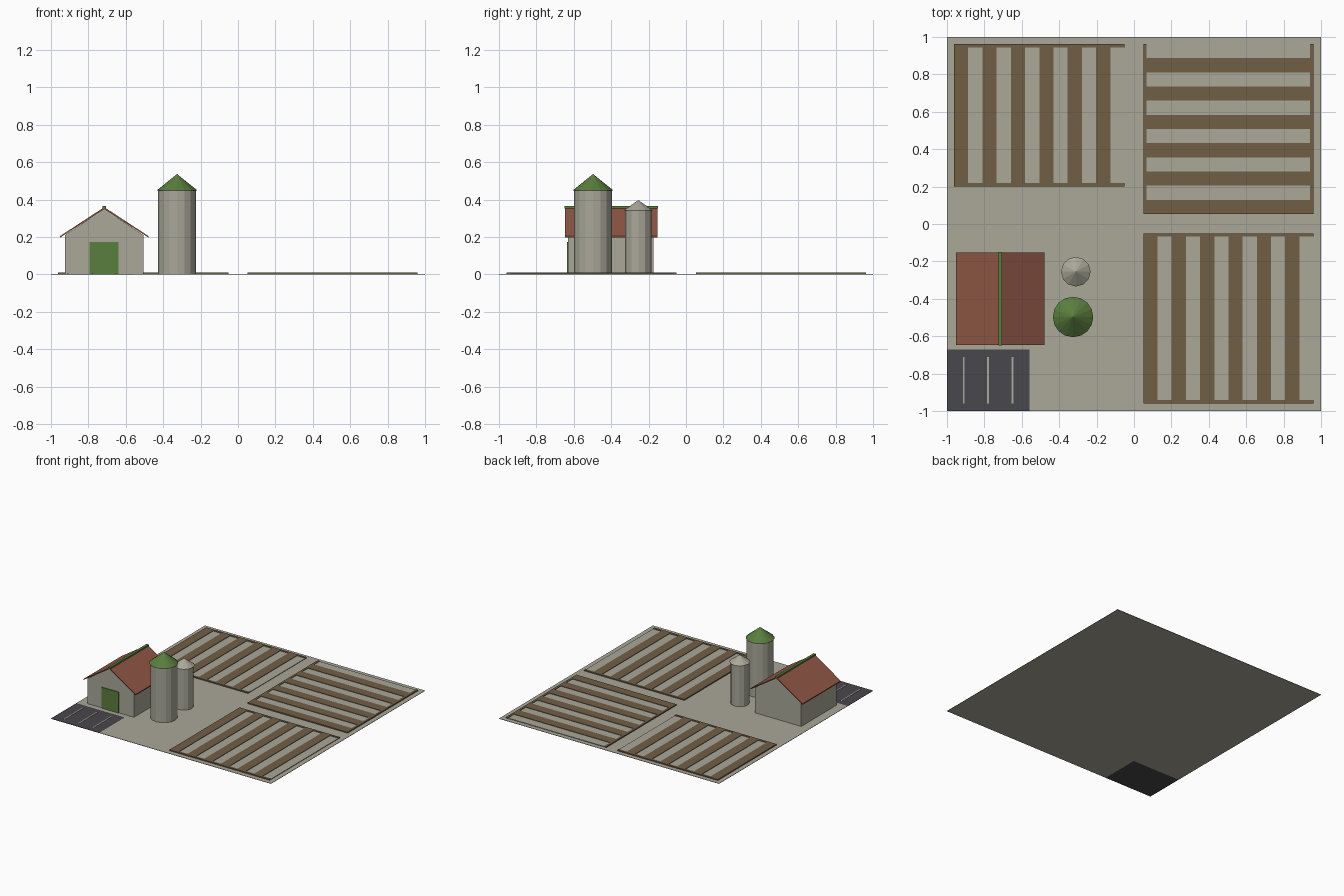
import bpy, math

if "Cube" in bpy.data.objects:
    bpy.data.objects.remove(bpy.data.objects["Cube"])


def srgb(r, g, b):
    f = lambda c: c / 12.92 if c <= 0.04045 else ((c + 0.055) / 1.055) ** 2.4
    return tuple(f(c / 255) for c in (r, g, b)) + (1.0,)


def material(name, *rgb):
    m = bpy.data.materials.new(name)
    m.diffuse_color = srgb(*rgb)
    m.use_nodes = True
    m.node_tree.nodes["Principled BSDF"].inputs["Base Color"].default_value = m.diffuse_color
    return m


STONE = material("stone_grey", 170, 168, 153)
SOIL = material("soil_brown", 113, 95, 70)
ASPHALT = material("asphalt", 73, 71, 76)
ROOF = material("roof_red", 145, 88, 70)
GREEN = material("green", 90, 126, 62)


def mesh(name, verts, faces, mat):
    me = bpy.data.meshes.new(name)
    me.from_pydata(verts, [], faces)
    me.materials.append(mat)
    ob = bpy.data.objects.new(name, me)
    bpy.context.collection.objects.link(ob)
    return ob


def prism(name, profile, lo, hi, mat, axis="z"):
    """Extrude a counter-clockwise profile: (x, y) along z, or (x, z) along y."""
    n = len(profile)
    if axis == "z":
        verts = [(a, b, h) for h in (lo, hi) for a, b in profile]
    else:
        verts = [(a, h, b) for h in (hi, lo) for a, b in profile]
    faces = [tuple(reversed(range(n))), tuple(range(n, 2 * n))]
    faces += [(i, (i + 1) % n, n + (i + 1) % n, n + i) for i in range(n)]
    return mesh(name, verts, faces, mat)


def box(name, x0, x1, y0, y1, z0, z1, mat):
    return prism(name, [(x0, y0), (x1, y0), (x1, y1), (x0, y1)], z0, z1, mat)


# Ground, notched for the parking lot in the front left corner
PX, PY = -0.56, -0.67
prism("ground", [(PX, -1), (1, -1), (1, 1), (-1, 1), (-1, PY), (PX, PY)], 0, 0.003, STONE)
box("parking_lot", -1, PX, -1, PY, 0, 0.003, ASPHALT)
for x in (-0.91, -0.78, -0.65):
    box("parking_line", x - 0.005, x + 0.005, -0.96, -0.71, 0.002, 0.005, STONE)


# Fields: soil bed, raised ridges alternating with pale strips, end bars
def field(name, x0, x1, y0, y1, along_y):
    box(name + "_bed", x0, x1, y0, y1, 0.001, 0.006, SOIL)
    a0, a1, b0, b1 = (x0, x1, y0, y1) if along_y else (y0, y1, x0, x1)

    def part(label, p0, p1, q0, q1, top, mat):
        r = (p0, p1, q0, q1) if along_y else (q0, q1, p0, p1)
        box(name + label, *r, 0.004, top, mat)

    w, bar = (a1 - a0) / 12, 0.018
    for i in range(12):
        s = a0 + i * w
        if i % 2:
            part("_strip", s, s + w, b0 + bar, b1 - bar, 0.008, STONE)
        else:
            part("_ridge", s, s + w, b0 + bar, b1 - bar, 0.012, SOIL)
    part("_end_bar", a0, a1, b0, b0 + bar, 0.012, SOIL)
    part("_end_bar", a0, a1, b1 - bar, b1, 0.012, SOIL)


field("back_left_field", -0.963, -0.05, 0.2, 0.963, True)
field("back_right_field", 0.05, 0.96, 0.053, 0.963, False)
field("front_right_field", 0.05, 0.96, -0.96, -0.05, True)

# Barn: gabled body, two-sided roof sheet, ridge cap and door
CX = -0.715
prism("barn_walls", [(CX - 0.21, 0), (CX + 0.21, 0), (CX + 0.21, 0.21),
                     (CX, 0.352), (CX - 0.21, 0.21)], -0.63, -0.175, STONE, "y")
prism("barn_roof", [(CX - 0.237, 0.197), (CX, 0.35), (CX + 0.237, 0.197),
                    (CX + 0.237, 0.205), (CX, 0.36), (CX - 0.237, 0.205)],
      -0.648, -0.152, ROOF, "y")
box("barn_ridge_cap", CX - 0.01, CX + 0.01, -0.65, -0.15, 0.352, 0.365, GREEN)
box("barn_door", -0.795, -0.64, -0.636, -0.628, 0, 0.175, GREEN)


# Silos: faceted drum with a conical cap
def silo(name, x, y, sides, r, cap_r, h, peak, cap_mat):
    ring = lambda rad: [(x + rad * math.cos(2 * math.pi * i / sides),
                         y + rad * math.sin(2 * math.pi * i / sides)) for i in range(sides)]
    prism(name + "_body", ring(r), 0, h, STONE)
    verts = [(a, b, h) for a, b in ring(cap_r)] + [(x, y, peak)]
    faces = [tuple(reversed(range(sides)))]
    faces += [(i, (i + 1) % sides, sides) for i in range(sides)]
    mesh(name + "_cap", verts, faces, cap_mat)


silo("large_silo", -0.326, -0.497, 16, 0.102, 0.108, 0.45, 0.537, GREEN)
silo("small_silo", -0.311, -0.255, 12, 0.071, 0.079, 0.342, 0.398, STONE)
